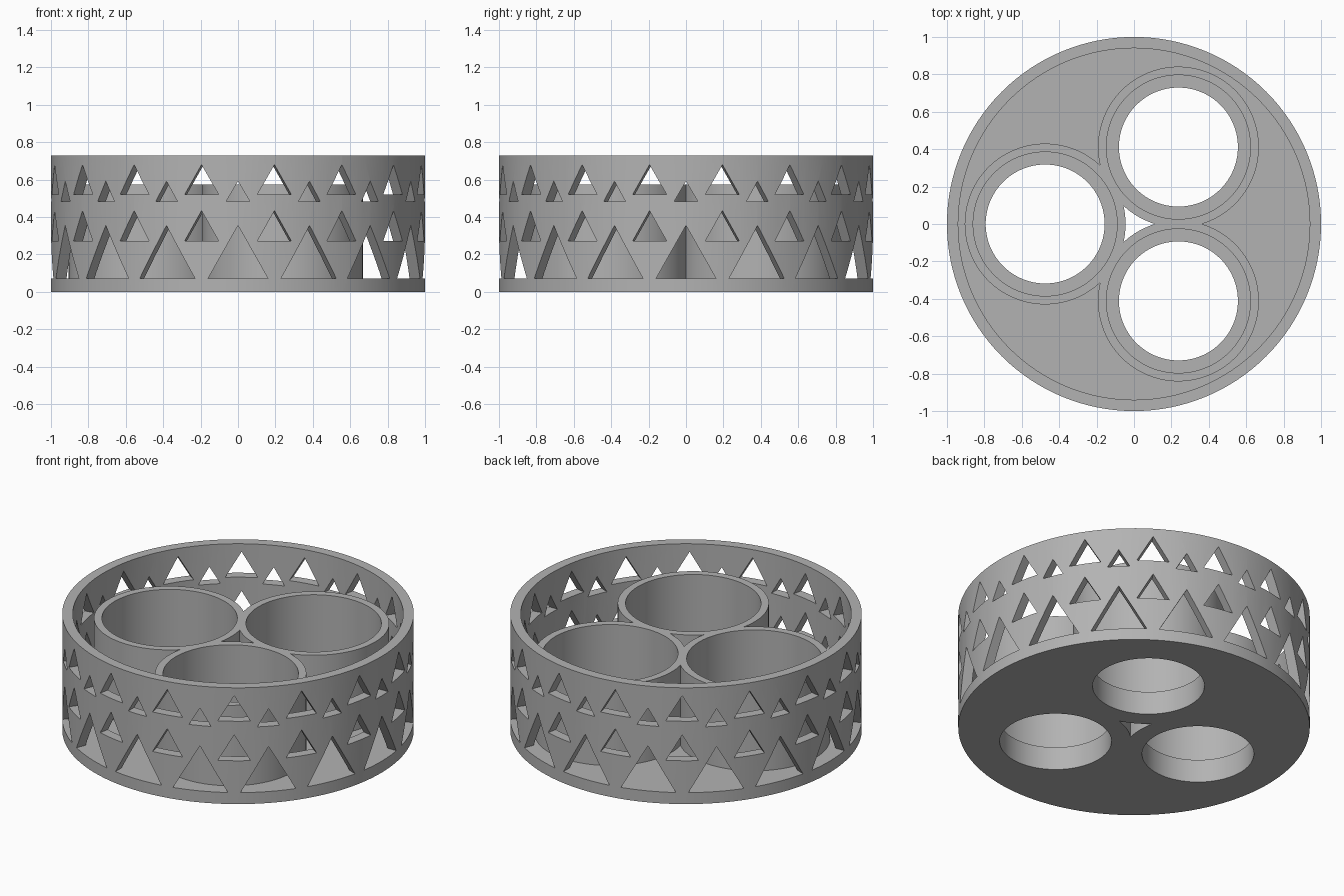
import bpy, bmesh, math
from mathutils import Matrix, Vector

if "Cube" in bpy.data.objects:
    bpy.data.objects.remove(bpy.data.objects["Cube"])

HEIGHT, FLOOR, TUBE_TOP, LIP = 0.73, 0.07, 0.575, 0.145
SEG = 128

grey = bpy.data.materials.new("plain grey")
grey.use_nodes = True
colour = (0.45, 0.45, 0.45, 1)
grey.diffuse_color = colour
grey.node_tree.nodes["Principled BSDF"].inputs["Base Color"].default_value = colour


def finish(name, bm):
    bmesh.ops.recalc_face_normals(bm, faces=bm.faces)
    mesh = bpy.data.meshes.new(name)
    bm.to_mesh(mesh)
    bm.free()
    mesh.materials.append(grey)
    obj = bpy.data.objects.new(name, mesh)
    bpy.context.collection.objects.link(obj)
    return obj


def cylinder(name, radius, z0, z1, centre=(0, 0)):
    bm = bmesh.new()
    place = Matrix.Translation((centre[0], centre[1], (z0 + z1) / 2))
    bmesh.ops.create_cone(bm, cap_ends=True, segments=SEG, radius1=radius,
                          radius2=radius, depth=z1 - z0, matrix=place)
    return finish(name, bm)


def add_prism(bm, points, offset):
    """Extrude a flat outline along an offset vector."""
    face = bm.faces.new([bm.verts.new(p) for p in points])
    new = bmesh.ops.extrude_face_region(bm, geom=[face], use_keep_orig=True)["geom"]
    bmesh.ops.translate(bm, vec=offset,
                        verts=[v for v in new if isinstance(v, bmesh.types.BMVert)])


def combine(target, tool, operation):
    mod = target.modifiers.new(operation.lower(), "BOOLEAN")
    mod.operation, mod.solver, mod.object = operation, "EXACT", tool
    bpy.context.view_layer.objects.active = target
    bpy.ops.object.modifier_apply(modifier=mod.name)
    bpy.data.objects.remove(tool)


# Round tray: outer wall and floor
holder = cylinder("round_holder", 1.0, 0, HEIGHT)
combine(holder, cylinder("tray_cavity", 0.94, FLOOR, HEIGHT + 0.1), "DIFFERENCE")

# Rows of triangular windows: base height, apex height, half width, angle step offset
rows = [(0.072, 0.355, 0.16, 0), (0.272, 0.434, 0.093, 0.5),
        (0.52, 0.68, 0.093, 0.5), (0.482, 0.592, 0.064, 0)]
for low, high, half, shift in rows:
    bm = bmesh.new()
    for i in range(16):
        turn = Matrix.Rotation((i + shift) * math.tau / 16, 3, "Z")
        outline = [(0.92, -half, low), (0.92, half, low), (0.92, 0, high)]
        add_prism(bm, [turn @ Vector(p) for p in outline], turn @ Vector((0.15, 0, 0)))
    combine(holder, finish("window_cutter", bm), "DIFFERENCE")

# Opening in the floor between the tubes
bm = bmesh.new()
angles = [i * math.tau / 3 for i in range(3)]
add_prism(bm, [(0.113 * math.cos(a), 0.113 * math.sin(a), -0.1) for a in angles],
          (0, 0, 0.3))
combine(holder, finish("gap_cutter", bm), "DIFFERENCE")

# Three joined tubes, each bored out above a narrower lip
centres = [(0.475 * math.cos(a + math.pi), 0.475 * math.sin(a + math.pi)) for a in angles]
for c in centres:
    combine(holder, cylinder("tube", 0.43, 0, TUBE_TOP, c), "UNION")
for c in centres:
    combine(holder, cylinder("tube_bore", 0.385, LIP, TUBE_TOP + 0.1, c), "DIFFERENCE")
    combine(holder, cylinder("bottom_hole", 0.318, -0.1, LIP + 0.1, c), "DIFFERENCE")

# Smooth curved walls with crisp edges
bpy.ops.object.select_all(action="DESELECT")
holder.select_set(True)
bpy.context.view_layer.objects.active = holder
bpy.ops.object.shade_smooth_by_angle(angle=math.radians(30))
